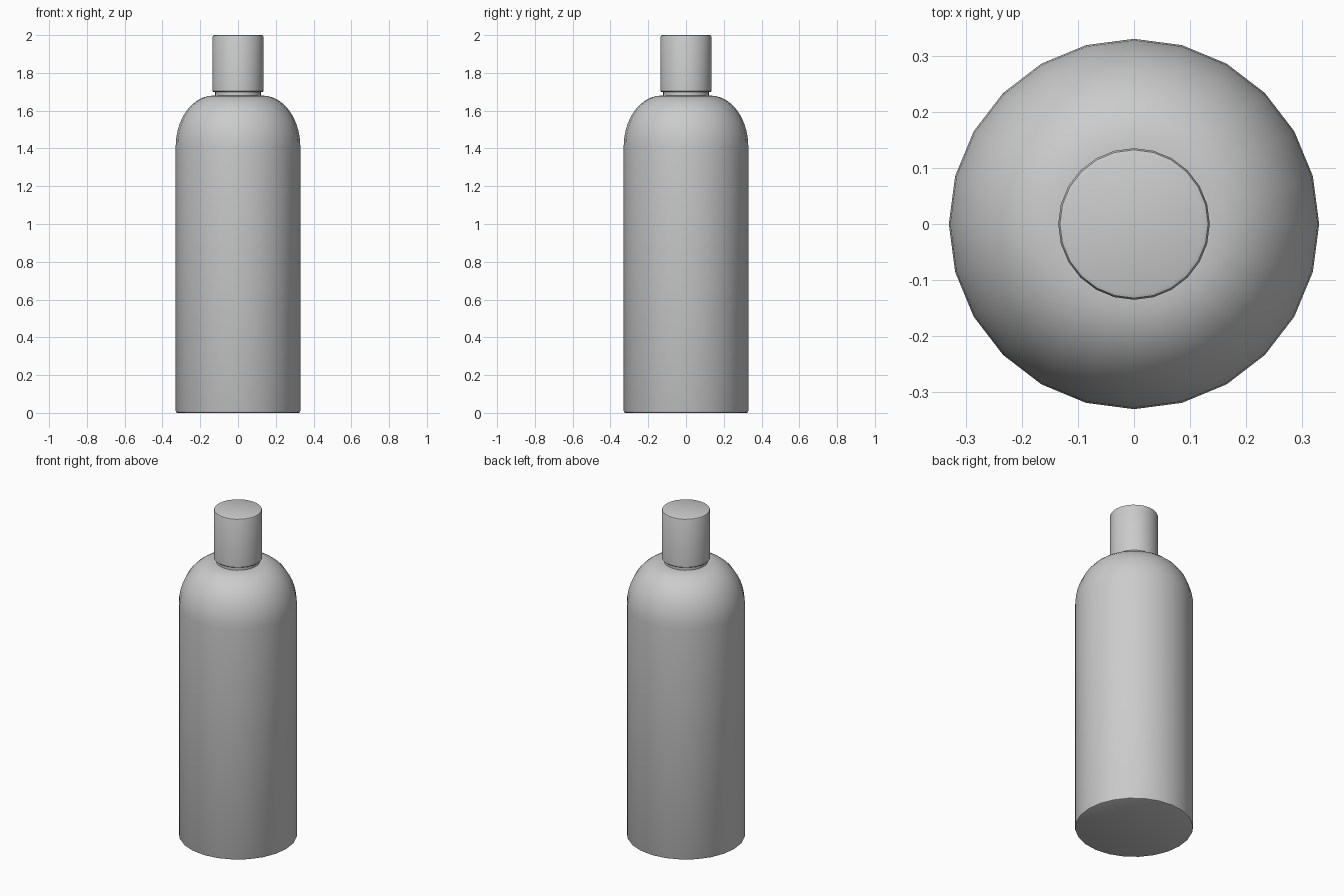
import bpy, bmesh, math

if "Cube" in bpy.data.objects:
    bpy.data.objects.remove(bpy.data.objects["Cube"])

SIDES = 24


def lathe(name, profile):
    """Revolve (radius, z) points around z and close both ends."""
    bm = bmesh.new()
    rings = []
    for r, z in profile:
        rings.append([bm.verts.new((r * math.cos(2 * math.pi * i / SIDES),
                                    r * math.sin(2 * math.pi * i / SIDES), z))
                      for i in range(SIDES)])
    for a, b in zip(rings, rings[1:]):
        for i in range(SIDES):
            j = (i + 1) % SIDES
            bm.faces.new((a[i], a[j], b[j], b[i]))
    bm.faces.new(rings[0][::-1])
    bm.faces.new(rings[-1])
    mesh = bpy.data.meshes.new(name)
    bm.to_mesh(mesh)
    bm.free()
    obj = bpy.data.objects.new(name, mesh)
    bpy.context.collection.objects.link(obj)
    bpy.ops.object.select_all(action='DESELECT')
    obj.select_set(True)
    bpy.context.view_layer.objects.active = obj
    bpy.ops.object.shade_smooth_by_angle(angle=math.radians(35))
    return obj


# Bottle body: softened base edge, straight wall, elliptical shoulder
shoulder = [(0.13 + 0.20 * math.cos(t), 1.41 + 0.27 * math.sin(t))
            for t in (math.pi / 2 * k / 10 for k in range(11))]
lathe("bottle_body", [(0.32, 0), (0.327, 0.003), (0.33, 0.01)] + shoulder)

# Short neck between shoulder and cap
lathe("bottle_neck", [(0.122, 1.67), (0.122, 1.71)])

# Cap with small rounded edges
lathe("cap", [(0.131, 1.70), (0.135, 1.704), (0.135, 1.99),
              (0.132, 1.997), (0.125, 2.0)])
